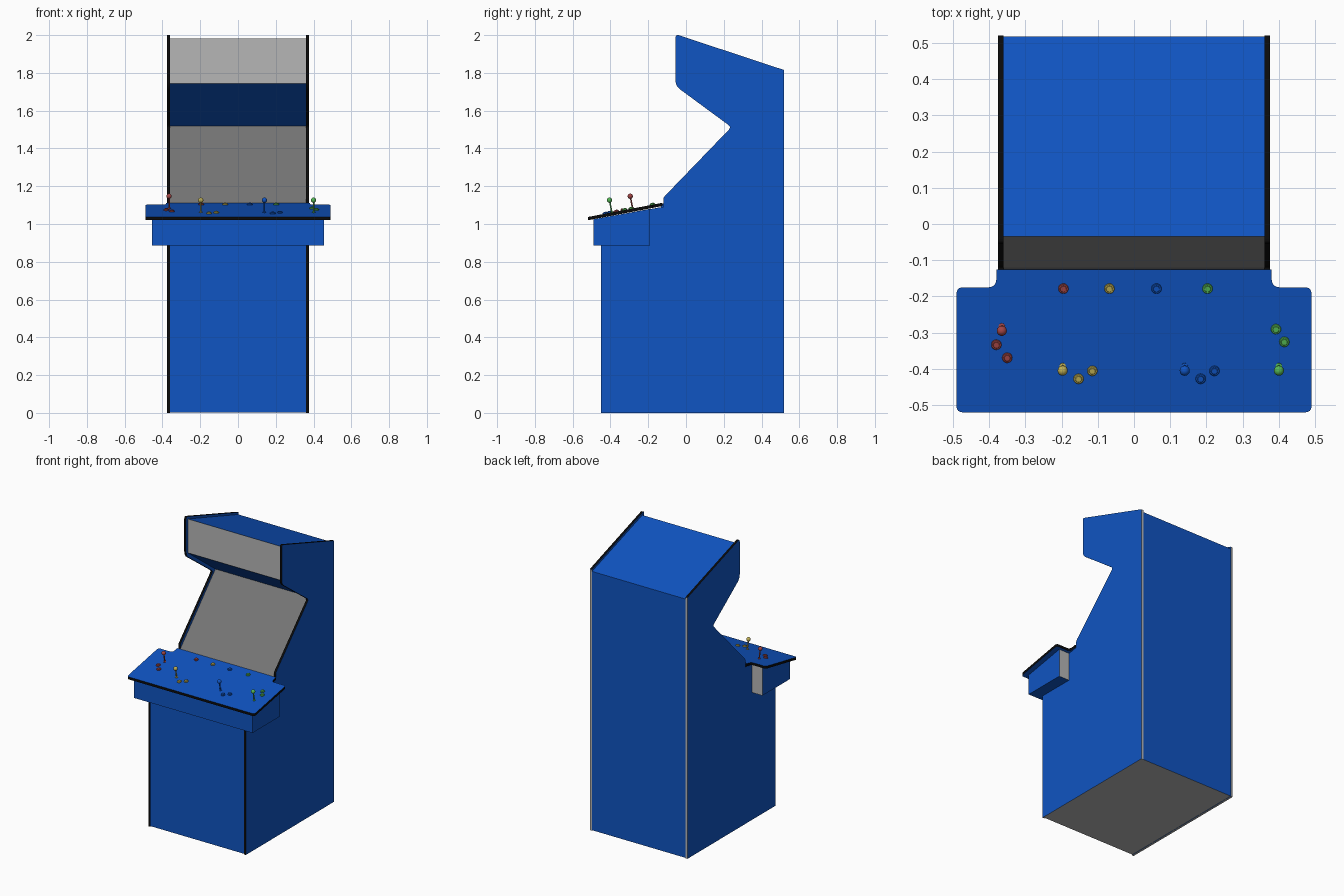
import bpy, bmesh, math
from mathutils import Vector

if "Cube" in bpy.data.objects:
    bpy.data.objects.remove(bpy.data.objects["Cube"])


def material(name, rgb):
    m = bpy.data.materials.new(name)
    m.diffuse_color = (*rgb, 1)
    m.use_nodes = True
    m.node_tree.nodes["Principled BSDF"].inputs["Base Color"].default_value = m.diffuse_color
    return m


BLUE = material("cabinet blue", (0.005, 0.089, 0.54))
BLACK = material("black trim", (0.003, 0.003, 0.003))
GREY = material("light grey", (0.47, 0.47, 0.47))
SCREEN = material("screen grey", (0.18, 0.18, 0.18))
RED = material("red", (0.36, 0.06, 0.06))
YELLOW = material("yellow", (0.52, 0.43, 0.09))
GREEN = material("green", (0.09, 0.47, 0.09))


def finish(name, bm, mats, rule=None, smooth=False):
    bmesh.ops.remove_doubles(bm, verts=bm.verts, dist=1e-5)
    bmesh.ops.recalc_face_normals(bm, faces=bm.faces)
    bm.normal_update()
    for f in bm.faces:
        f.material_index = rule(f) if rule else 0
        f.smooth = smooth
    me = bpy.data.meshes.new(name)
    bm.to_mesh(me)
    bm.free()
    for m in mats:
        me.materials.append(m)
    if smooth:
        me.set_sharp_from_angle(angle=math.radians(35))
    ob = bpy.data.objects.new(name, me)
    bpy.context.collection.objects.link(ob)
    return ob


def rounded(points, steps=6):
    """Outline with arcs: each point is (a, b) or (a, b, cut length)."""
    out = []
    for i, p in enumerate(points):
        c = Vector(p[:2])
        if len(p) == 2:
            out.append(c)
            continue
        a = c + (Vector(points[i - 1][:2]) - c).normalized() * p[2]
        b = c + (Vector(points[(i + 1) % len(points)][:2]) - c).normalized() * p[2]
        for k in range(steps + 1):
            t = k / steps
            out.append(a * (1 - t) ** 2 + c * 2 * t * (1 - t) + b * t * t)
    return out


def prism(name, low, high, mats, rule):
    """Solid between two matching outlines."""
    bm = bmesh.new()
    a = [bm.verts.new(p) for p in low]
    b = [bm.verts.new(p) for p in high]
    n = len(a)
    bm.faces.new(a)
    bm.faces.new(b)
    for i in range(n):
        j = (i + 1) % n
        bm.faces.new((a[i], a[j], b[j], b[i]))
    return finish(name, bm, mats, rule)


def side_prism(name, outline, x0, x1, mats, rule):
    return prism(name, [(x0, p[0], p[1]) for p in outline],
                 [(x1, p[0], p[1]) for p in outline], mats, rule)


# Side boards: blue faces, black edge trim, bare grey back and bottom edges
side_outline = rounded([
    (-0.45, 0), (-0.45, 1.03), (-0.14, 1.088), (-0.12, 1.09), (-0.12, 1.14, 0.012),
    (0.24, 1.513, 0.02), (-0.055, 1.73, 0.03), (-0.055, 2.005, 0.02),
    (0.52, 1.815), (0.52, 0)])


def side_rule(f):
    if abs(f.normal.x) > 0.5:
        return 0
    return 2 if f.normal.y > 0.9 or f.normal.z < -0.9 else 1


for label, s in (("left", -1), ("right", 1)):
    side_prism(label + "_side_board", side_outline, s * 0.36, s * 0.375,
               [BLUE, BLACK, GREY], side_rule)


# Cabinet body between the boards: front, screen, canopy underside, marquee, roof, back
def body_rule(f):
    n, c = f.normal, f.calc_center_median()
    if abs(n.x) > 0.5:
        return 0
    if n.z < -0.95 or (n.y < -0.9 and c.z > 1.7):
        return 1                                   # base and marquee
    if n.y < -0.5 and n.z > 0.5:
        return 2                                   # screen
    return 0


side_prism("cabinet_body",
           [(-0.445, 0.002), (-0.445, 1.03), (-0.135, 1.085), (-0.12, 1.11),
            (0.266, 1.518), (-0.035, 1.745), (-0.035, 1.981),
            (0.518, 1.801), (0.518, 0.002)],
           -0.36, 0.36, [BLUE, GREY, SCREEN], body_rule)

# Control box under the control panel, bare grey at the back
side_prism("control_box",
           [(-0.49, 0.885), (-0.19, 0.885), (-0.19, 1.08), (-0.49, 1.025)],
           -0.455, 0.455, [BLUE, GREY], lambda f: 1 if f.normal.y > 0.9 else 0)

# Sloping control panel with black edge
SLOPE = 0.19
TILT = math.atan(SLOPE)


def panel_z(y):
    return 1.037 + (y + 0.52) * SLOPE


half = [(0.49, -0.52, 0.018), (0.49, -0.175, 0.018), (0.38, -0.175, 0.024), (0.38, -0.125)]
outline = rounded(half + [(-p[0], *p[1:]) for p in reversed(half)])
prism("control_panel",
      [(x, y, panel_z(y) - 0.017) for x, y in outline],
      [(x, y, panel_z(y)) for x, y in outline],
      [BLUE, BLACK], lambda f: 0 if abs(f.normal.z) > 0.8 else 1)


# Round controls, standing square to the panel
def lathe(name, profile, x, y, mat, seg=20):
    bm = bmesh.new()
    rings = [[bm.verts.new((r * math.cos(2 * math.pi * k / seg),
                            r * math.sin(2 * math.pi * k / seg), z))
              for k in range(seg)] for r, z in profile]
    for a, b in zip(rings, rings[1:]):
        for k in range(seg):
            j = (k + 1) % seg
            bm.faces.new((a[k], a[j], b[j], b[k]))
    ob = finish(name, bm, [mat], smooth=True)
    ob.location = (x, y, panel_z(y))
    ob.rotation_euler = (TILT, 0, 0)
    return ob


BALL_R, BALL_Z = 0.014, 0.066
stick = [(0.009, -0.002), (0.009, 0.003), (0.004, 0.005)]
stick += [(max(0, BALL_R * math.sin(a)), BALL_Z - BALL_R * math.cos(a))
          for a in (math.radians(17 + 163 * k / 10) for k in range(11))]
button = [(0.014, -0.002), (0.014, 0.004), (0.0125, 0.006), (0.009, 0.006),
          (0.009, 0.009), (0.008, 0.010), (0, 0.010)]

# Per player: joystick ball position, then three buttons, as seen from above
players = {
    "red": (RED, (-0.365, -0.295), [(-0.38, -0.333), (-0.35, -0.369), (-0.195, -0.178)]),
    "yellow": (YELLOW, (-0.197, -0.405), [(-0.153, -0.427), (-0.115, -0.405), (-0.068, -0.178)]),
    "blue": (BLUE, (0.14, -0.405), [(0.184, -0.427), (0.222, -0.405), (0.062, -0.178)]),
    "green": (GREEN, (0.40, -0.405), [(0.392, -0.29), (0.415, -0.325), (0.203, -0.178)]),
}
for colour, (mat, (jx, jy), buttons) in players.items():
    lathe(colour + "_joystick", stick, jx, jy + BALL_Z * math.sin(TILT), mat)
    for i, (bx, by) in enumerate(buttons):
        lathe(f"{colour}_button_{i + 1}", button, bx, by, mat)
